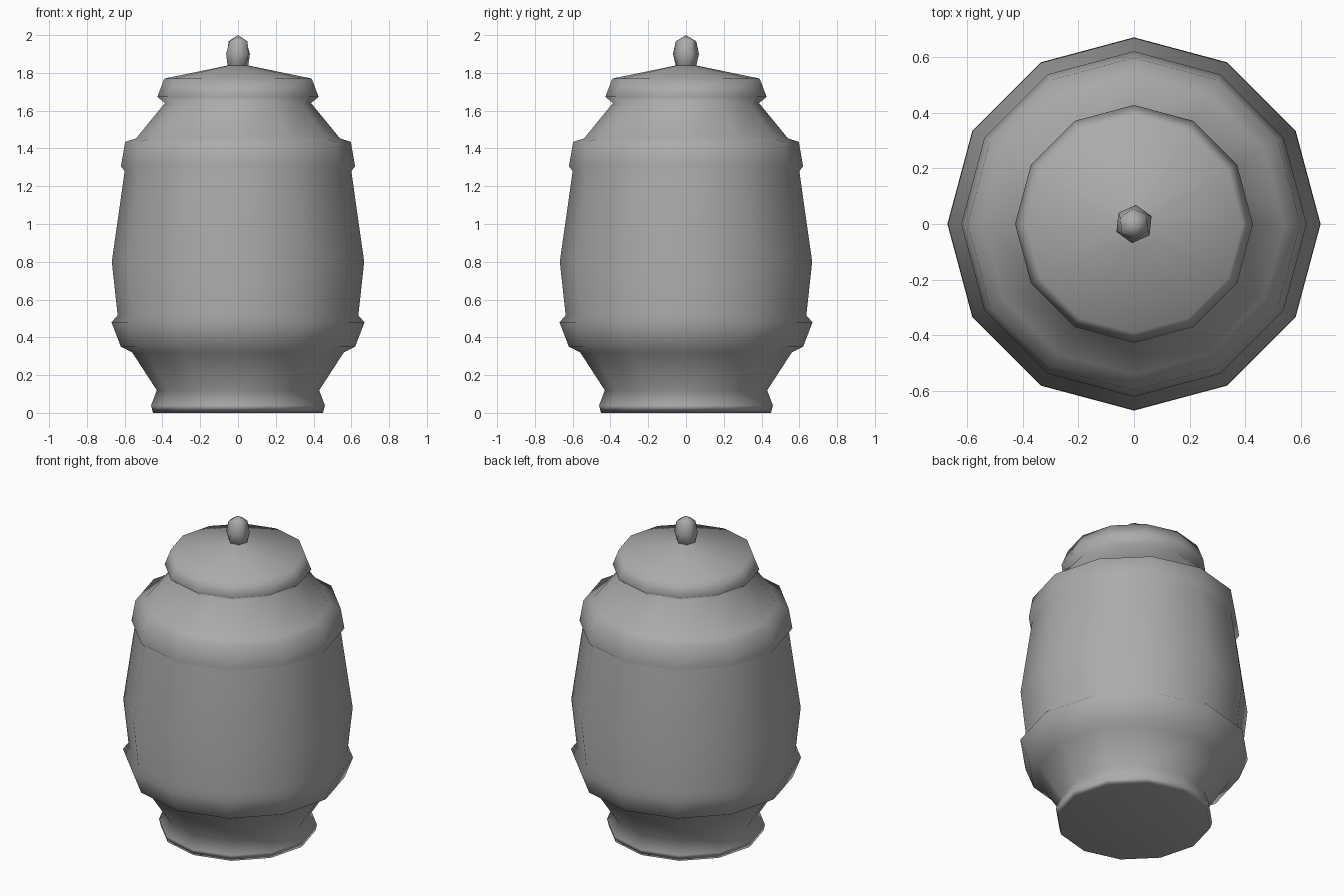
import bpy
import bmesh
from math import cos, sin, pi, radians

cube = bpy.data.objects.get("Cube")
if cube:
    bpy.data.objects.remove(cube, do_unlink=True)

grey = bpy.data.materials.new("mid_grey")
grey.use_nodes = True
tone = (0.41, 0.41, 0.41, 1)
grey.diffuse_color = tone
grey.node_tree.nodes["Principled BSDF"].inputs["Base Color"].default_value = tone


def lathe(name, profile, sides, twist=0.0):
    """Spin (radius, height) points round z, turning each ring by twist."""
    bm = bmesh.new()
    rings = []
    for level, (r, z) in enumerate(profile):
        if r == 0:
            rings.append([bm.verts.new((0, 0, z))] * sides)
            continue
        angles = [2 * pi * i / sides + twist * level for i in range(sides)]
        rings.append([bm.verts.new((r * cos(a), r * sin(a), z)) for a in angles])
    for low, high in zip(rings, rings[1:]):
        for i in range(sides):
            j = (i + 1) % sides
            corners = dict.fromkeys((low[i], low[j], high[j], high[i]))
            bm.faces.new(list(corners))
    bmesh.ops.recalc_face_normals(bm, faces=bm.faces)
    for face in bm.faces:
        face.smooth = True
    mesh = bpy.data.meshes.new(name)
    bm.to_mesh(mesh)
    bm.free()
    mesh.materials.append(grey)
    obj = bpy.data.objects.new(name, mesh)
    bpy.context.collection.objects.link(obj)
    # Large faces dominate the soft shading
    soften = obj.modifiers.new("area_shading", 'WEIGHTED_NORMAL')
    soften.mode = 'FACE_AREA'
    return obj


# Jar: foot, lower band, belly, shoulder band, neck, then the flared lid
lathe("jar_with_lid", [
    (0, 0), (0.45, 0), (0.46, 0.04), (0.43, 0.12),
    (0.56, 0.32), (0.62, 0.35), (0.67, 0.48), (0.637, 0.515),
    (0.668, 0.8), (0.6, 1.28), (0.62, 1.305), (0.597, 1.435),
    (0.54, 1.453), (0.387, 1.64), (0.427, 1.673), (0.39, 1.77),
    (0.05, 1.84), (0, 1.842),
], 12)

# Knob, slightly twisted
lathe("lid_knob", [
    (0, 1.83), (0.055, 1.83), (0.069, 1.9), (0.055, 1.967), (0, 2.0),
], 6, radians(12))
